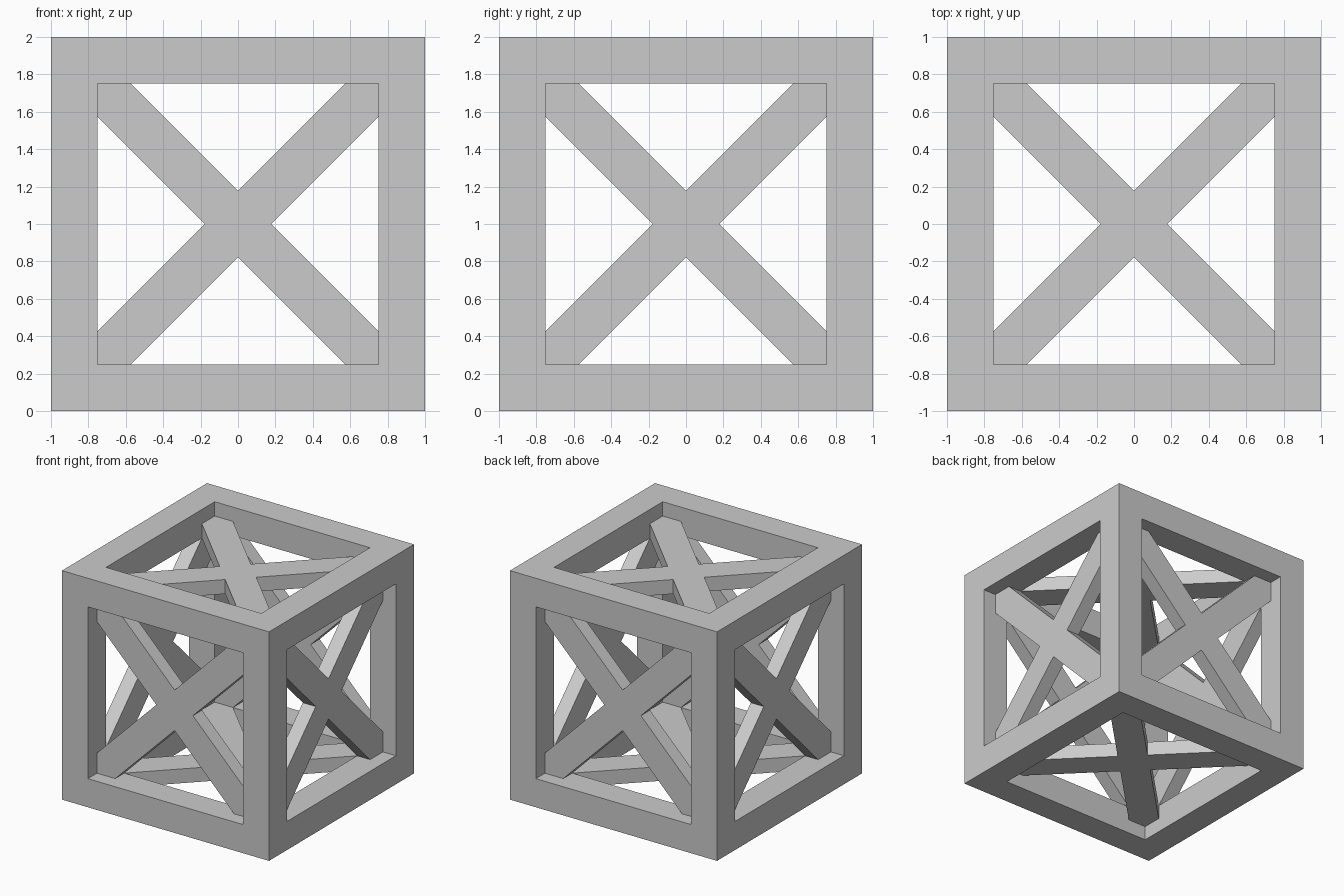
import bpy
import bmesh
from math import radians
from mathutils import Matrix, Vector

SIZE = 2.0      # outer edge of the cube
BEAM = 0.25     # frame beam and brace width
RECESS = 0.125  # how far the braces sit behind the frame face
DEPTH = 0.125   # brace thickness, ending flush with the inside of the frame
INNER = SIZE / 2 - BEAM
CENTRE = Matrix.Translation((0, 0, SIZE / 2))

# Remove the default object
if "Cube" in bpy.data.objects:
    bpy.data.objects.remove(bpy.data.objects["Cube"])

# Single painted finish
grey = bpy.data.materials.new("plain grey")
grey.use_nodes = True
colour = (0.6, 0.6, 0.6, 1)
grey.diffuse_color = colour
grey.node_tree.nodes["Principled BSDF"].inputs["Base Color"].default_value = colour


def add_object(name, bm):
    bmesh.ops.recalc_face_normals(bm, faces=bm.faces)
    mesh = bpy.data.meshes.new(name)
    bm.to_mesh(mesh)
    bm.free()
    mesh.materials.append(grey)
    obj = bpy.data.objects.new(name, mesh)
    bpy.context.collection.objects.link(obj)
    return obj


# Cube frame: inset every side, drop the panels, and run the walls inward
bm = bmesh.new()
bmesh.ops.create_cube(bm, size=SIZE)
panels = list(bm.faces)
bmesh.ops.inset_individual(bm, faces=panels, thickness=BEAM, use_even_offset=True)
rims = [e for p in panels for e in p.edges]
bmesh.ops.delete(bm, geom=panels, context='FACES_ONLY')
walls = bmesh.ops.extrude_edge_only(bm, edges=rims)["geom"]
for v in (g for g in walls if isinstance(g, bmesh.types.BMVert)):
    v.co = [max(-INNER, min(INNER, c)) for c in v.co]
bmesh.ops.remove_doubles(bm, verts=bm.verts, dist=0.0001)
bmesh.ops.transform(bm, matrix=CENTRE, verts=bm.verts)
add_object("cube_frame", bm)


# Cross brace outline: one quarter turned four times
def cross_outline():
    half = BEAM / 2 * 2 ** 0.5
    arm = INNER - half
    quarter = [Vector((half, 0, 0)), Vector((INNER, arm, 0)),
               Vector((INNER, INNER, 0)), Vector((arm, INNER, 0))]
    return [Matrix.Rotation(radians(90 * k), 3, 'Z') @ p
            for k in range(4) for p in quarter]


def add_cross(name, turn):
    bm = bmesh.new()
    lift = Vector((0, 0, SIZE / 2 - RECESS))
    face = bm.faces.new([bm.verts.new(p + lift) for p in cross_outline()])
    out = bmesh.ops.extrude_face_region(bm, geom=[face], use_keep_orig=True)
    moved = [g for g in out["geom"] if isinstance(g, bmesh.types.BMVert)]
    bmesh.ops.translate(bm, verts=moved, vec=(0, 0, -DEPTH))
    bmesh.ops.transform(bm, matrix=CENTRE @ turn, verts=bm.verts)
    add_object(name, bm)


# One cross brace on each side
for name, angle, axis in (("top", 0, 'X'), ("bottom", 180, 'X'),
                          ("front", 90, 'X'), ("back", -90, 'X'),
                          ("left", 90, 'Y'), ("right", -90, 'Y')):
    add_cross(name + "_cross_brace", Matrix.Rotation(radians(angle), 4, axis))
